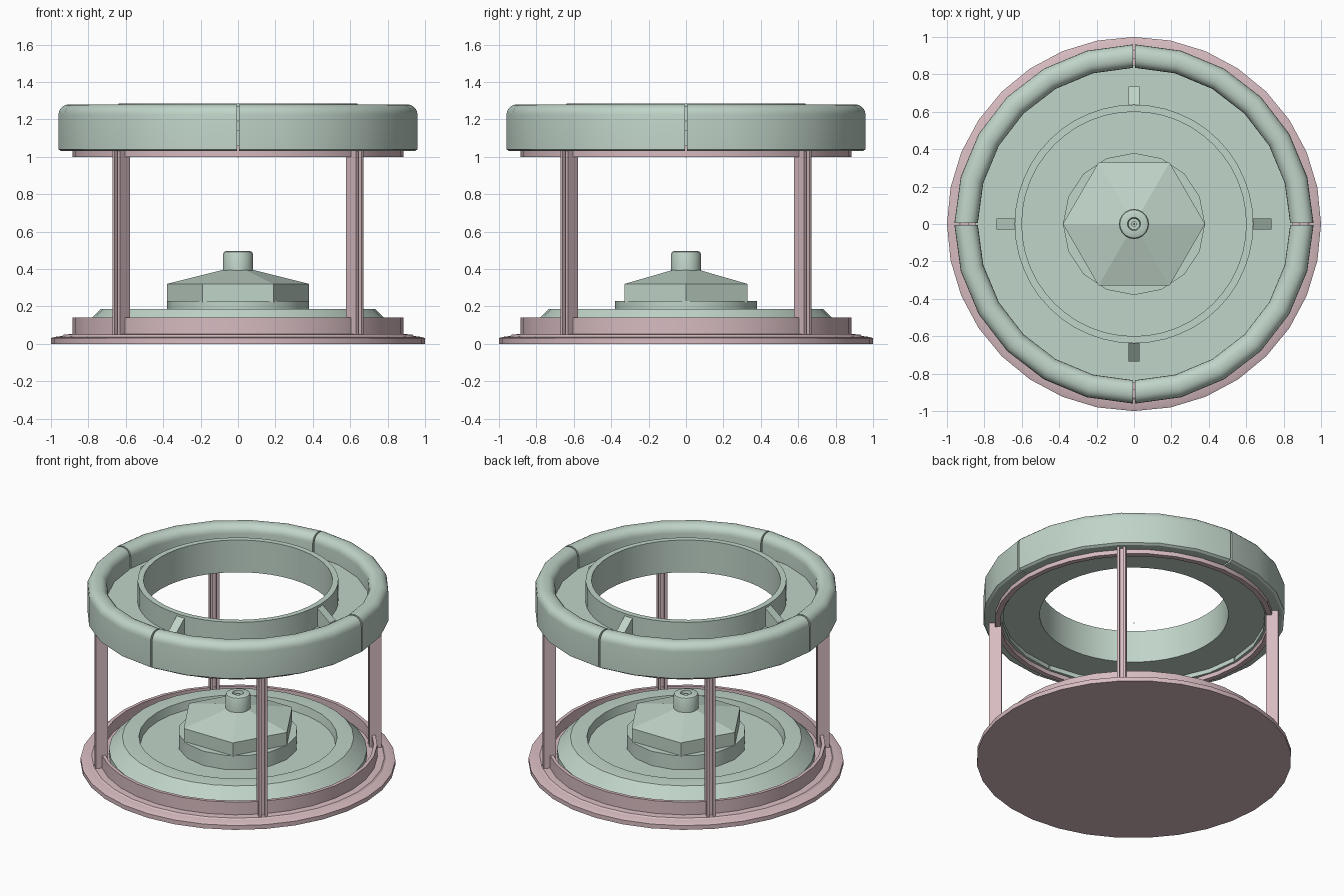
import bpy, bmesh, math
from mathutils import Matrix

if "Cube" in bpy.data.objects:
    bpy.data.objects.remove(bpy.data.objects["Cube"])


def material(name, rgb):
    m = bpy.data.materials.new(name)
    m.diffuse_color = (*rgb, 1)
    m.use_nodes = True
    m.node_tree.nodes["Principled BSDF"].inputs["Base Color"].default_value = m.diffuse_color
    return m


green = material("pale green", (0.53, 0.66, 0.58))
pink = material("dusty pink", (0.68, 0.50, 0.53))


def finish(bm, name, mat, smooth=30):
    bmesh.ops.remove_doubles(bm, verts=bm.verts, dist=1e-5)
    bmesh.ops.recalc_face_normals(bm, faces=bm.faces)
    me = bpy.data.meshes.new(name)
    bm.to_mesh(me)
    bm.free()
    me.materials.append(mat)
    ob = bpy.data.objects.new(name, me)
    bpy.context.collection.objects.link(ob)
    if smooth:
        bpy.ops.object.select_all(action='DESELECT')
        ob.select_set(True)
        bpy.context.view_layer.objects.active = ob
        bpy.ops.object.shade_smooth_by_angle(angle=math.radians(smooth))
    return ob


def lathe(name, profile, mat, steps=32, start=0.0, end=360.0, closed=True, smooth=30):
    """Spin an (r, z) outline around the z axis; partial turns get end caps."""
    bm = bmesh.new()
    full = abs(end - start) >= 360
    rows = []
    for i in range(steps + (0 if full else 1)):
        a = math.radians(start + (end - start) * i / steps)
        rows.append([bm.verts.new((r * math.cos(a), r * math.sin(a), z)) for r, z in profile])
    n = len(profile)
    for i in range(steps):
        a, b = rows[i], rows[(i + 1) % len(rows)]
        for j in range(n if closed else n - 1):
            k = (j + 1) % n
            if profile[j][0] == 0 and profile[k][0] == 0:
                continue
            if profile[j][0] == 0:
                bm.faces.new((a[j], b[k], a[k]))
            elif profile[k][0] == 0:
                bm.faces.new((a[j], b[j], a[k]))
            else:
                bm.faces.new((a[j], b[j], b[k], a[k]))
    if not full:
        bm.faces.new(rows[0])
        bm.faces.new(rows[-1])
    # join the axis points of every row
    axis = [j for j in range(n) if profile[j][0] == 0]
    for j in axis:
        bmesh.ops.pointmerge(bm, verts=[row[j] for row in rows], merge_co=(0, 0, profile[j][1]))
    return finish(bm, name, mat, smooth)


def extrude(name, outline, vec, mat, rot):
    """Extrude a flat 3D outline along vec, then turn it around z."""
    bm = bmesh.new()
    a = [bm.verts.new(p) for p in outline]
    b = [bm.verts.new([p[i] + vec[i] for i in range(3)]) for p in outline]
    bm.faces.new(a)
    bm.faces.new(b)
    for i in range(len(a)):
        k = (i + 1) % len(a)
        bm.faces.new((a[i], a[k], b[k], b[i]))
    bmesh.ops.transform(bm, matrix=Matrix.Rotation(math.radians(rot), 4, 'Z'), verts=bm.verts)
    return finish(bm, name, mat, 0)


# Base dish with raised wall
lathe("base_dish", [(0, 0), (1, 0), (1, .03), (.985, .036), (.94, .042), (.93, .05), (.885, .052),
                    (.885, .14), (.862, .14), (.862, .06), (0, .06)], pink)

# Sloped insert with a recess
lathe("base_insert", [(0, .055), (.82, .055), (.82, .10), (.735, .185), (.72, .187),
                      (.63, .187), (.62, .13), (0, .13)], green)

# Hub: round pad, hexagonal cap, knob
lathe("hub_pad", [(0, .12), (.38, .12), (.38, .23), (0, .23)], green, steps=16)
lathe("hub_hex_cap", [(0, .22), (.38, .22), (.38, .32), (.08, .395), (0, .395)], green,
      steps=6, smooth=0)
lathe("hub_knob", [(0, .38), (.08, .38), (.08, .48), (.075, .491), (.065, .496), (.035, .496),
                   (.03, .47), (.014, .47), (.014, .485), (0, .485)], green, steps=20)

# Upper ring in four segments with narrow gaps
R = 0.055
ring = [(.835, 1.03), (.945, 1.03), (.96, 1.04)]
ring += [(.96 - R + R * math.cos(t), 1.225 + R * math.sin(t))
         for t in (math.radians(a) for a in range(0, 91, 18))]
ring += [(.835 + R + R * math.cos(t), 1.225 + R * math.sin(t))
         for t in (math.radians(a) for a in range(90, 181, 18))]
for q in range(4):
    lathe("ring_segment", ring, green, steps=6, start=90 * q + .35, end=90 * q + 89.65)

# Shelf, inner tube and lip
lathe("ring_shelf", [(.62, 1.06), (.85, 1.06), (.85, 1.14), (.62, 1.14)], green)
lathe("inner_tube", [(.60, 1.06), (.638, 1.06), (.638, 1.286), (.60, 1.286)], green, steps=48)
lathe("lower_lip", [(.85, 1.0), (.885, 1.0), (.885, 1.06), (.85, 1.06)], pink)

# Small wedge braces around the tube
for q in range(4):
    extrude("tube_brace", [(.63, -.03, 1.13), (.735, -.03, 1.13), (.735, -.03, 1.19),
                           (.63, -.03, 1.275)], (0, .06, 0), green, 90 * q)

# Four grooved pillars on the diagonals
r0, r1, w, g = .843, .922, .028, .011
beam = [(r0, -w), (r1, -w), (r1, -g), (r1 - .022, -g), (r1 - .022, g), (r1, g), (r1, w),
        (r0, w), (r0, g), (r0 + .022, g), (r0 + .022, -g), (r0, -g)]
for q in range(4):
    extrude("pillar", [(x, y, .045) for x, y in beam], (0, 0, 1.005), pink, 45 + 90 * q)

# Tiny pin point at the centre of the upper ring
lathe("centre_pin", [(0, .995), (.005, 1.0), (0, 1.005)], green, steps=6)
